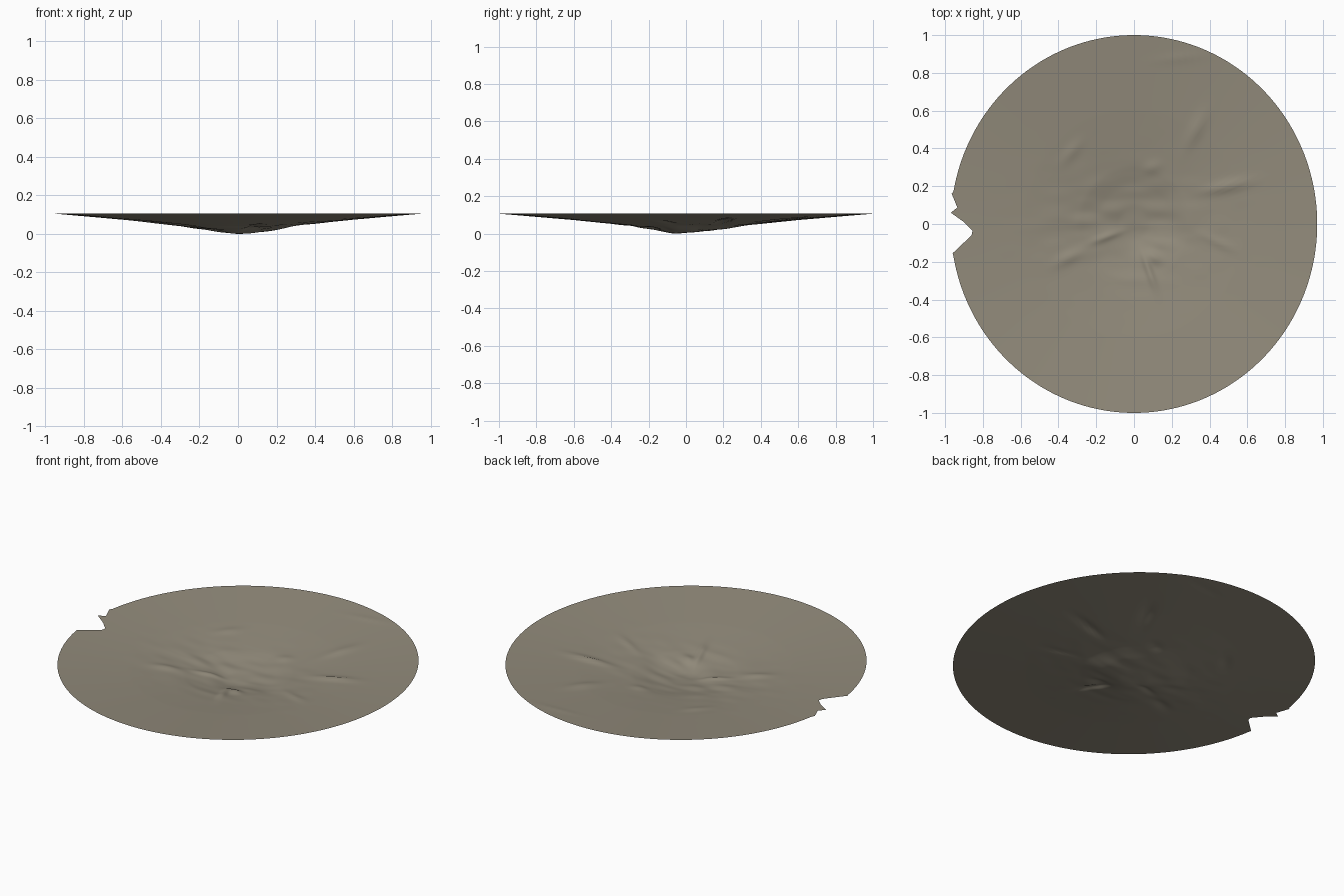
import bpy, bmesh, math
from mathutils import Vector, noise

RINGS, STEPS = 72, 180
RX, RY = 0.97, 1.0

old = bpy.data.objects.get("Cube")
if old:
    bpy.data.objects.remove(old, do_unlink=True)

# Dish profile: relative radius, height
PROFILE = [(0, 0.003), (0.08, 0.006), (0.2, 0.022), (0.3, 0.04), (0.6, 0.071), (1, 0.105)]

# Broken notch in the right-hand rim
NOTCH = [(-0.965, 0.16), (-0.935, 0.087), (-0.97, 0.06), (-0.9, 0.01),
         (-0.855, -0.035), (-0.86, -0.06), (-0.96, -0.155)]

# Raised ridges: x, y, direction in degrees, half length, half width, height
RIDGES = [
    (0.08, -0.25, -70, 0.1, 0.02, 0.014),
    (0.1, -0.17, -30, 0.05, 0.03, 0.012),
    (0.33, 0.5, 62, 0.1, 0.03, 0.009),
    (0.5, 0.2, 12, 0.12, 0.025, 0.012),
    (-0.33, 0.38, 50, 0.07, 0.03, 0.006),
    (-0.35, -0.18, 25, 0.08, 0.03, 0.009),
    (0.1, 0.3, 20, 0.05, 0.03, 0.006),
    (0.25, 0.88, 8, 0.12, 0.02, 0.003),
    (-0.15, -0.07, 20, 0.08, 0.02, 0.008),
    (0.45, -0.1, -25, 0.09, 0.02, 0.006),
]


def dish_height(x, y):
    rho = min(math.hypot(x / RX, y / RY), 1)
    for (a, za), (b, zb) in zip(PROFILE, PROFILE[1:]):
        if rho <= b:
            return za + (zb - za) * (rho - a) / (b - a)
    return PROFILE[-1][1]


def relief(x, y):
    # Rough streaks round the middle, then the separate ridges
    fade = math.exp(-(x / 0.4) ** 2 - (y / 0.25) ** 2)
    z = 0.009 * fade * noise.noise(Vector((x * 7, y * 15, 0.5)))
    for cx, cy, deg, length, width, height in RIDGES:
        c, s = math.cos(math.radians(deg)), math.sin(math.radians(deg))
        u = ((x - cx) * c + (y - cy) * s) / length
        v = ((y - cy) * c - (x - cx) * s) / width
        z += height * math.exp(-u * u - v * v)
    return z


def rim_outline():
    rim = []
    for i in range(STEPS):
        a = math.tau * i / STEPS
        p = Vector((RX * math.cos(a), RY * math.sin(a)))
        if p.x > 0 or not -0.16 < p.y < 0.17:
            rim.append(p)
    cut = next(i for i, p in enumerate(rim) if p.x < 0 and p.y < 0)
    edge = [Vector(p) for p in NOTCH]
    broken = [a.lerp(b, k / 4) for a, b in zip(edge, edge[1:]) for k in range(4)]
    return rim[:cut] + broken + [edge[-1]] + rim[cut:]


# Open shallow dish as rings from the middle to the rim
bm = bmesh.new()


def add_point(p):
    return bm.verts.new((p.x, p.y, dish_height(p.x, p.y) + relief(p.x, p.y)))


rim = rim_outline()
count = len(rim)
middle = Vector((-0.01, -0.03))
centre = add_point(middle)
rings = [[add_point(middle.lerp(p, k / RINGS)) for p in rim] for k in range(1, RINGS + 1)]
for i in range(count):
    j = (i + 1) % count
    bm.faces.new((centre, rings[0][i], rings[0][j]))
    for inner, outer in zip(rings, rings[1:]):
        bm.faces.new((inner[i], outer[i], outer[j], inner[j]))

# Rest the lowest point on the ground
low = min(v.co.z for v in bm.verts)
for v in bm.verts:
    v.co.z -= low
for f in bm.faces:
    f.smooth = True

mesh = bpy.data.meshes.new("shallow_dish")
bm.to_mesh(mesh)
bm.free()
dish = bpy.data.objects.new("shallow_dish", mesh)
bpy.context.collection.objects.link(dish)

# Dull stone colour
stone = bpy.data.materials.new("grey_brown_stone")
stone.use_nodes = True
colour = (0.29, 0.26, 0.2, 1)
stone.diffuse_color = colour
stone.node_tree.nodes["Principled BSDF"].inputs["Base Color"].default_value = colour
mesh.materials.append(stone)
